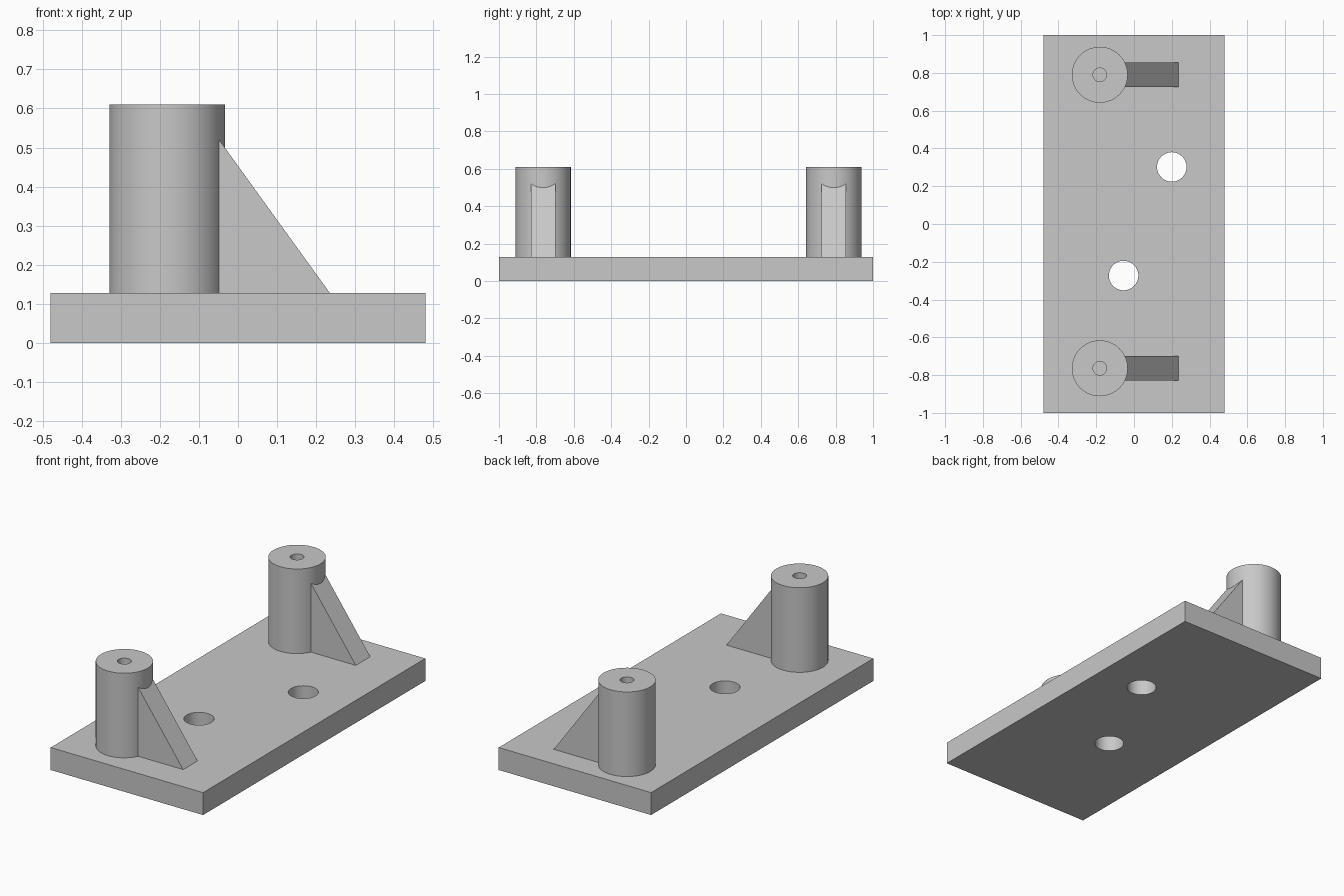
import bpy
import bmesh

if "Cube" in bpy.data.objects:
    bpy.data.objects.remove(bpy.data.objects["Cube"])

PLATE_TOP = 0.128
POST_TOP = 0.61
POST_X, POST_R = -0.181, 0.148

grey = bpy.data.materials.new("light grey")
grey.diffuse_color = (0.58, 0.58, 0.58, 1)
grey.use_nodes = True
grey.node_tree.nodes["Principled BSDF"].inputs["Base Color"].default_value = grey.diffuse_color


def box(name, x0, x1, y0, y1, z0, z1):
    bpy.ops.mesh.primitive_cube_add(
        size=1, location=((x0 + x1) / 2, (y0 + y1) / 2, (z0 + z1) / 2))
    ob = bpy.context.object
    ob.name = name
    ob.scale = (x1 - x0, y1 - y0, z1 - z0)
    bpy.ops.object.transform_apply(location=True, rotation=False, scale=True)
    ob.data.materials.append(grey)
    return ob


def cylinder(name, x, y, r, z0, z1):
    bpy.ops.mesh.primitive_cylinder_add(
        vertices=64, radius=r, depth=z1 - z0, location=(x, y, (z0 + z1) / 2))
    ob = bpy.context.object
    ob.name = name
    ob.data.materials.append(grey)
    return ob


def rib_wedge(name, y, half):
    # triangular profile in x/z, extruded along y; its back end sits in the post
    profile = [(-0.07, PLATE_TOP), (0.235, PLATE_TOP), (-0.07, 0.55)]
    bm = bmesh.new()
    face = bm.faces.new([bm.verts.new((x, y - half, z)) for x, z in profile])
    ext = bmesh.ops.extrude_face_region(bm, geom=[face])
    verts = [g for g in ext["geom"] if isinstance(g, bmesh.types.BMVert)]
    bmesh.ops.translate(bm, verts=verts, vec=(0, 2 * half, 0))
    bmesh.ops.recalc_face_normals(bm, faces=bm.faces[:])
    me = bpy.data.meshes.new(name)
    bm.to_mesh(me)
    bm.free()
    ob = bpy.data.objects.new(name, me)
    bpy.context.collection.objects.link(ob)
    me.materials.append(grey)
    return ob


def combine(ob, other, operation):
    # apply a boolean and discard the helper
    bpy.ops.object.select_all(action="DESELECT")
    bpy.context.view_layer.objects.active = ob
    ob.select_set(True)
    mod = ob.modifiers.new("cut", "BOOLEAN")
    mod.operation, mod.solver, mod.object = operation, "EXACT", other
    bpy.ops.object.modifier_apply(modifier=mod.name)
    bpy.data.objects.remove(other, do_unlink=True)


def smooth(ob):
    bpy.ops.object.select_all(action="DESELECT")
    bpy.context.view_layer.objects.active = ob
    ob.select_set(True)
    bpy.ops.object.shade_smooth_by_angle(angle=0.5)


# base plate with two through holes
plate = box("base_plate", -0.48, 0.48, -1, 1, 0, PLATE_TOP)
for x, y in [(0.2, 0.302), (-0.055, -0.273)]:
    combine(plate, cylinder("hole_cutter", x, y, 0.078, -0.1, 0.3), "DIFFERENCE")

# two posts, each with a pilot hole and a supporting rib
for side, y in [("rear", 0.79), ("front", -0.764)]:
    post = cylinder(side + "_post", POST_X, y, POST_R, PLATE_TOP, POST_TOP)
    combine(post, rib_wedge(side + "_rib", y, 0.065), "UNION")
    combine(post, cylinder("pilot_cutter", POST_X, y, 0.036, PLATE_TOP + 0.002, 0.8),
            "DIFFERENCE")
    combine(plate, post, "UNION")

plate.name = "mounting_plate_with_posts"
smooth(plate)
